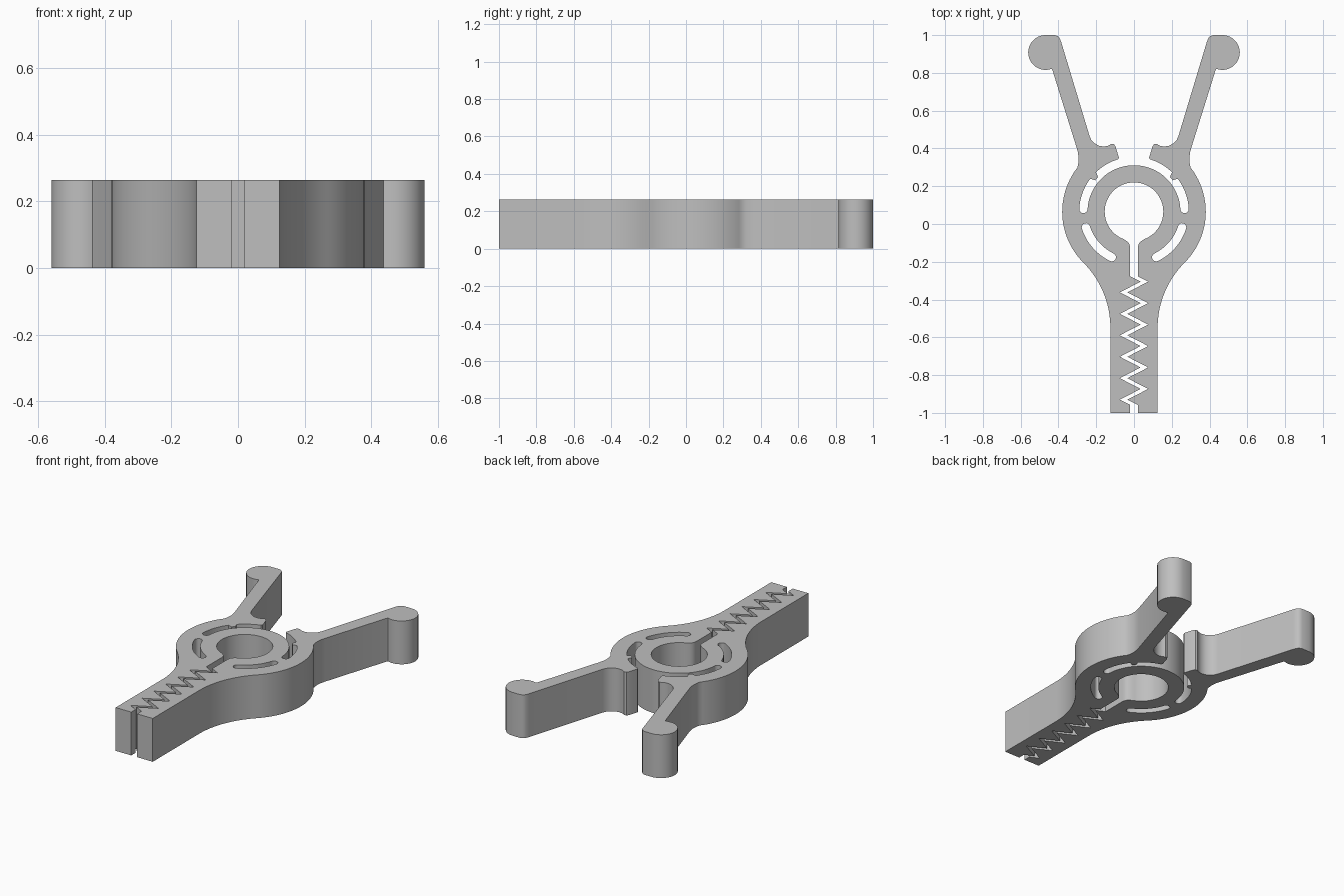
import bpy
import bmesh
from math import sin, cos, radians

if "Cube" in bpy.data.objects:
    bpy.data.objects.remove(bpy.data.objects["Cube"], do_unlink=True)

HEIGHT = 0.264
RING_Y = 0.065                 # centre of the spring ring
SLOT_IN, SLOT_OUT = 0.246, 0.29
SLOT_MID, SLOT_R = 0.268, 0.022


def arc(cx, cy, r, start, end, n):
    """Points on an arc, angles in degrees."""
    angles = [radians(start + (end - start) * i / n) for i in range(n + 1)]
    return [(cx + r * cos(a), cy + r * sin(a)) for a in angles]


def ring(r, start, end, n=24):
    return arc(0, RING_Y, r, start, end, n)


def slot_cap(angle, start, end):
    """Rounded end of a curved slot."""
    a = radians(angle)
    return arc(SLOT_MID * cos(a), RING_Y + SLOT_MID * sin(a), SLOT_R, start, end, 8)[1:-1]


def mirror(points):
    return [(-x, y) for x, y in points]


def half_outline():
    """From the top of the ring, round the arm and down to the stem's foot."""
    p = ring(SLOT_IN, 90, 3, 36)
    p += slot_cap(3, 183, 363)
    # slot outer wall with the small stop nub
    p += ring(SLOT_OUT, 3, 37, 14)
    p += ring(0.264, 39, 44, 3)
    p += ring(SLOT_OUT, 46, 73, 12)
    # hooked jaw tip
    p += [(0.08, 0.352), (0.097, 0.408), (0.105, 0.422), (0.12, 0.425),
          (0.135, 0.415), (0.16, 0.41), (0.185, 0.414), (0.21, 0.428),
          (0.226, 0.445), (0.236, 0.468)]
    # arm and round grip
    p += [(0.385, 0.962), (0.392, 0.982), (0.403, 0.994), (0.42, 1.0)]
    p += arc(0.468, 0.908, 0.092, 90, -110, 32)
    p += [(0.431, 0.812), (0.304, 0.405), (0.297, 0.38), (0.293, 0.35), (0.295, 0.322)]
    # shoulder, concave flank and stem
    p += ring(0.38, 38, -45, 28)
    p += arc(0.614, -0.55, 0.489, 135, 180, 16)[1:]
    p += [(0.125, -1.0)]
    return p


def bore():
    """From the slit up to the top of the bore."""
    flare = [(0.02, -0.125), (0.024, -0.106), (0.036, -0.092)]
    return flare + ring(0.155, -69, 90, 36)


def teeth(side):
    """Saw-tooth edge from the foot up to the slit, side = 1 or -1."""
    gap = 0.02 * side
    p = [(gap, -1.0), (gap, -0.958)]
    for i in range(12):
        swing = -0.055 if i % 2 == 0 else 0.055
        p.append((swing + gap, -0.93 + i * 0.0568))
    return p + [(gap, -0.277)]


def lower_slot():
    return (ring(SLOT_IN, -64, -18) + slot_cap(-18, 162, -18)
            + ring(SLOT_OUT, -18, -64) + slot_cap(-64, -64, -244))


# Closed body profile and its two through slots
right_path = half_outline() + teeth(1) + bore()
left_path = mirror(half_outline()) + teeth(-1) + mirror(bore())
outline = right_path + left_path[::-1][1:-1]
profiles = [outline, lower_slot(), mirror(lower_slot())]

# Filled, extruded profile
curve = bpy.data.curves.new("clip_profile", "CURVE")
curve.dimensions = "2D"
curve.fill_mode = "BOTH"
curve.extrude = HEIGHT / 2
for points in profiles:
    spline = curve.splines.new("POLY")
    spline.points.add(len(points) - 1)
    for point, (x, y) in zip(spline.points, points):
        point.co = (x, y, 0, 1)
    spline.use_cyclic_u = True
helper = bpy.data.objects.new("profile_helper", curve)
bpy.context.collection.objects.link(helper)
bpy.context.view_layer.update()
graph = bpy.context.evaluated_depsgraph_get()
mesh = bpy.data.meshes.new_from_object(helper.evaluated_get(graph))
bpy.data.objects.remove(helper, do_unlink=True)

# Weld the caps to the walls and stand it on the floor
bm = bmesh.new()
bm.from_mesh(mesh)
bmesh.ops.remove_doubles(bm, verts=bm.verts[:], dist=0.0002)
bmesh.ops.translate(bm, verts=bm.verts[:], vec=(0, 0, HEIGHT / 2))
bmesh.ops.recalc_face_normals(bm, faces=bm.faces[:])
bm.to_mesh(mesh)
bm.free()

grey = bpy.data.materials.new("plain_grey")
grey.use_nodes = True
color = (0.52, 0.52, 0.52, 1)
grey.diffuse_color = color
grey.node_tree.nodes["Principled BSDF"].inputs["Base Color"].default_value = color
mesh.materials.clear()
mesh.materials.append(grey)

body = bpy.data.objects.new("spring_clip_body", mesh)
bpy.context.collection.objects.link(body)
bpy.ops.object.select_all(action="DESELECT")
body.select_set(True)
bpy.context.view_layer.objects.active = body
bpy.ops.object.shade_smooth_by_angle(angle=radians(30))
